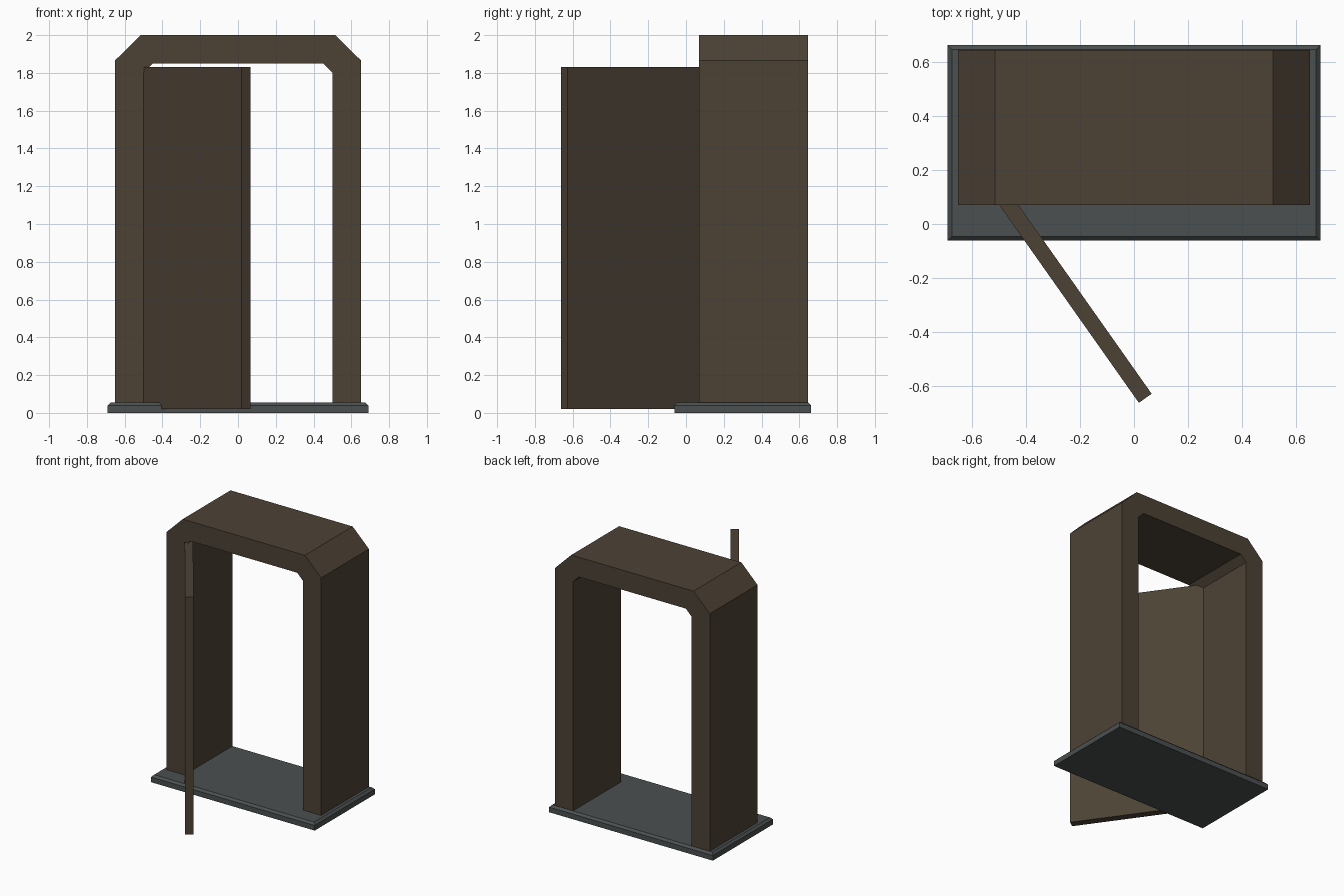
import bpy, bmesh, math
from mathutils import Matrix, Vector

if "Cube" in bpy.data.objects:
    bpy.data.objects.remove(bpy.data.objects["Cube"])


def material(name, rgb):
    m = bpy.data.materials.new(name)
    m.diffuse_color = (*rgb, 1.0)
    m.use_nodes = True
    m.node_tree.nodes["Principled BSDF"].inputs["Base Color"].default_value = m.diffuse_color
    return m


wood = material("dark brown wood", (0.074, 0.055, 0.036))
stone = material("slate grey stone", (0.070, 0.079, 0.080))


def finish(name, bm, mat):
    bmesh.ops.recalc_face_normals(bm, faces=bm.faces)
    me = bpy.data.meshes.new(name)
    bm.to_mesh(me)
    bm.free()
    me.materials.append(mat)
    ob = bpy.data.objects.new(name, me)
    bpy.context.collection.objects.link(ob)
    return ob


def box(lo, hi):
    bm = bmesh.new()
    bmesh.ops.create_cube(bm, size=1)
    lo, hi = Vector(lo), Vector(hi)
    for v in bm.verts:
        v.co = (lo + hi) / 2 + v.co * (hi - lo)
    return bm


# Threshold slab with a small chamfer round its top edge
bm = box((-0.69, -0.062, 0), (0.69, 0.662, 0.055))
top_edges = [e for e in bm.edges if all(v.co.z > 0.05 for v in e.verts)]
bmesh.ops.bevel(bm, geom=top_edges, offset=0.016, segments=1, affect='EDGES')
finish("threshold_slab", bm, stone)

# Door frame: chamfered arch made of quads between outer and inner outlines
outer = [(0.652, 0.002), (0.652, 1.865), (0.515, 2.0)]
inner = [(0.5, 0.002), (0.5, 1.80), (0.45, 1.85)]
outer += [(-x, z) for x, z in reversed(outer)]
inner += [(-x, z) for x, z in reversed(inner)]
bm = bmesh.new()
vo = [bm.verts.new((x, 0.07, z)) for x, z in outer]
vi = [bm.verts.new((x, 0.07, z)) for x, z in inner]
for i in range(len(outer) - 1):
    bm.faces.new((vo[i], vo[i + 1], vi[i + 1], vi[i]))
ext = bmesh.ops.extrude_face_region(bm, geom=bm.faces[:], use_keep_orig=True)
for v in ext["geom"]:
    if isinstance(v, bmesh.types.BMVert):
        v.co.y = 0.645
finish("door_frame", bm, wood)

# Open door leaf, modelled from its free end back to the hinge inside the post
angle = math.atan2(-0.73, 0.515)
bm = box((-0.98, 0, 0.02), (0, 0.058, 1.83))
bm.transform(Matrix.Translation((0.018, -0.662, 0)) @ Matrix.Rotation(angle, 4, 'Z'))
finish("door_leaf", bm, wood)
